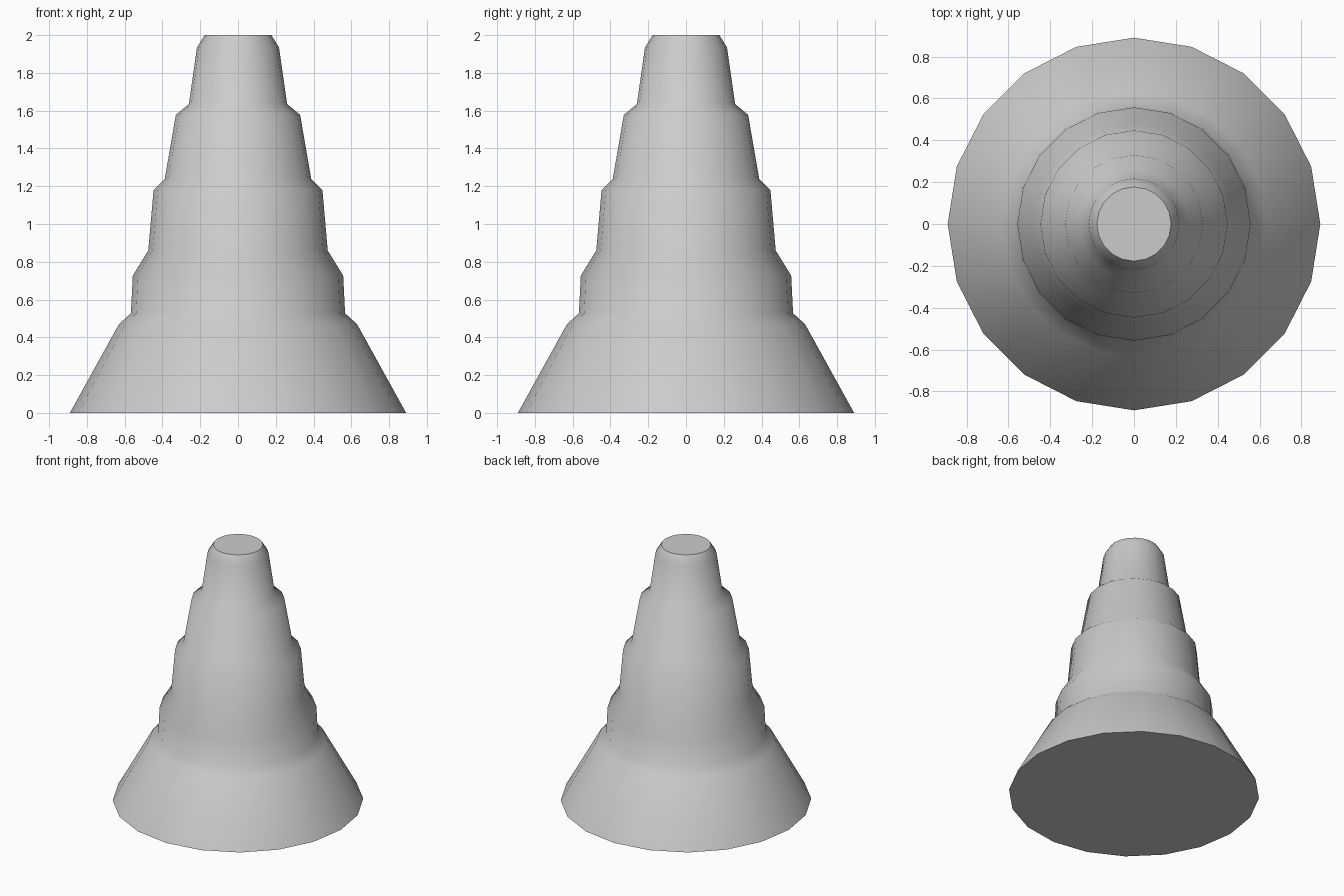
import bpy, bmesh
from math import radians, sin, cos, pi

if "Cube" in bpy.data.objects:
    bpy.data.objects.remove(bpy.data.objects["Cube"])

SIDES = 20

# Stepped tower profile: (radius, height) from base to top
PROFILE = [(0.89, 0), (0.63, 0.47), (0.567, 0.527), (0.557, 0.727),
           (0.475, 0.86), (0.447, 1.18), (0.388, 1.237), (0.329, 1.578),
           (0.26, 1.635), (0.217, 1.935), (0.177, 2.0)]


def lathe(name, profile, sides):
    bm = bmesh.new()
    rings = [[bm.verts.new((r * cos(2 * pi * i / sides), r * sin(2 * pi * i / sides), z))
              for i in range(sides)] for r, z in profile]
    for low, high in zip(rings, rings[1:]):
        for i in range(sides):
            j = (i + 1) % sides
            bm.faces.new((low[i], low[j], high[j], high[i]))
    # Flat caps
    bm.faces.new(rings[0][::-1])
    bm.faces.new(rings[-1])
    mesh = bpy.data.meshes.new(name)
    bm.to_mesh(mesh)
    bm.free()
    obj = bpy.data.objects.new(name, mesh)
    bpy.context.collection.objects.link(obj)
    return obj


# Tiered cone body, smooth sides with sharp cap rims
body = lathe("stepped_cone", PROFILE, SIDES)
bpy.context.view_layer.objects.active = body
body.select_set(True)
bpy.ops.object.shade_smooth_by_angle(angle=radians(50))
